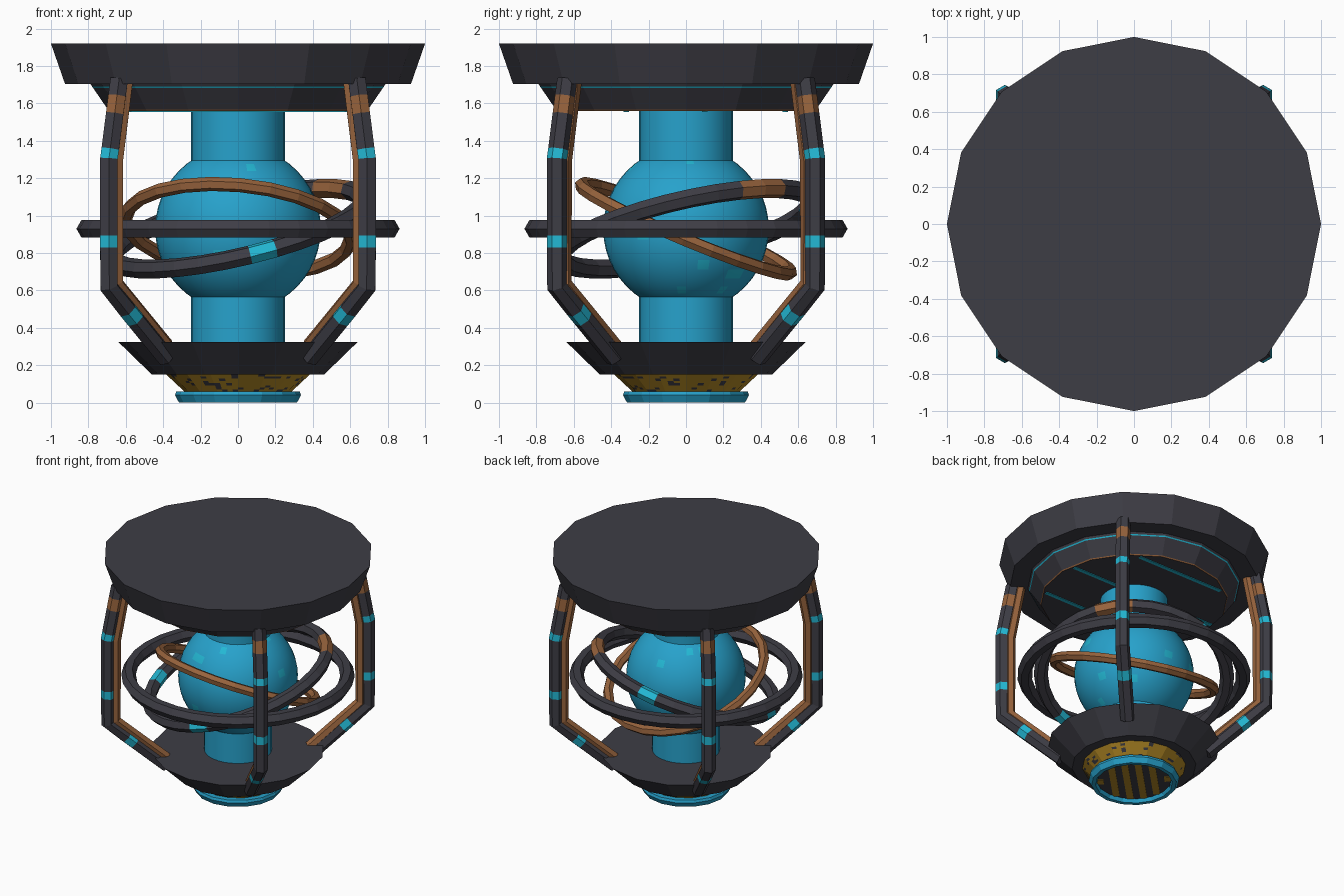
import bpy, bmesh, math, random
from mathutils import Vector, Matrix

if "Cube" in bpy.data.objects:
    bpy.data.objects.remove(bpy.data.objects["Cube"])

random.seed(4)


def mat(name, rgb):
    m = bpy.data.materials.new(name)
    m.diffuse_color = (*rgb, 1)
    m.use_nodes = True
    m.node_tree.nodes["Principled BSDF"].inputs["Base Color"].default_value = m.diffuse_color
    return m


DARK = mat("dark metal", (0.048, 0.047, 0.060))
COPPER = mat("copper", (0.31, 0.125, 0.046))
TEAL = mat("teal light", (0.017, 0.48, 0.66))
BLUE = mat("core blue", (0.02, 0.36, 0.60))
YELLOW = mat("hazard yellow", (0.45, 0.25, 0.018))


def finish(bm, name, mats, smooth=False):
    bmesh.ops.recalc_face_normals(bm, faces=bm.faces[:])
    me = bpy.data.meshes.new(name)
    bm.to_mesh(me)
    bm.free()
    for m in mats:
        me.materials.append(m)
    ob = bpy.data.objects.new(name, me)
    bpy.context.collection.objects.link(ob)
    if smooth:
        bpy.context.view_layer.objects.active = ob
        ob.select_set(True)
        bpy.ops.object.shade_smooth_by_angle(angle=math.radians(40))
        ob.select_set(False)
    return ob


def skin(bm, loops, closed=False, rule=lambda i, j: 0):
    """Join equal vertex loops with quads; cap the ends unless closed."""
    rows = [[bm.verts.new(p) for p in lp] for lp in loops]
    n = len(rows[0])
    for i in range(len(rows) - (0 if closed else 1)):
        a, b = rows[i], rows[(i + 1) % len(rows)]
        for j in range(n):
            k = (j + 1) % n
            bm.faces.new((a[j], a[k], b[k], b[j])).material_index = rule(i, j)
    if not closed:
        bm.faces.new(rows[0])
        bm.faces.new(rows[-1])


def lathe(name, profile, mats, sides=16, sub=1, closed=False, rule=lambda i, j: 0, smooth=False):
    """Turn (radius, height) points into a faceted body; sub splits each flat side."""
    loops = []
    for r, z in profile:
        lp = []
        for j in range(sides):
            a, b = [Vector((r * math.cos(t), r * math.sin(t), z))
                    for t in (j * math.tau / sides, (j + 1) * math.tau / sides)]
            lp += [a.lerp(b, s / sub) for s in range(sub)]
        loops.append(lp)
    bm = bmesh.new()
    skin(bm, loops, closed, rule)
    return finish(bm, name, mats, smooth)


def strut(name, path, radius, sx, sy, mats):
    """Six-sided bar along (diagonal, height, material) points, in one quadrant."""
    pts = [Vector((x, x, z)) for x, z, _ in path]
    loops = []
    for i, p in enumerate(pts):
        t = Vector((0, 0, 0))
        if i > 0:
            t += (pts[i - 1] - p).normalized()
        if i < len(pts) - 1:
            t += (p - pts[i + 1]).normalized()
        q = Vector((0, 0, 1)).rotation_difference(t.normalized())
        lp = []
        for k in range(6):
            a = math.radians(90 + 60 * k)
            v = p + q @ Vector((radius * math.cos(a), radius * math.sin(a), 0))
            lp.append((v.x * sx, v.y * sy, v.z))
        loops.append(lp)
    bm = bmesh.new()
    skin(bm, loops, rule=lambda i, j: path[i][2])
    finish(bm, name, mats)


def ring(name, major, minor, slope, mats, segs=32, phase=0.0, rule=lambda i, j: 0):
    """Six-sided hoop whose plane rises by slope (dz/dx, dz/dy)."""
    normal = Vector((-slope[0], -slope[1], 1)).normalized()
    q = Vector((0, 0, 1)).rotation_difference(normal)
    loops = []
    for i in range(segs):
        t = math.radians(phase) + i * math.tau / segs
        lp = []
        for k in range(6):
            a = k * math.pi / 3
            r = major + minor * math.cos(a)
            v = Vector((r * math.cos(t), r * math.sin(t), minor * math.sin(a)))
            lp.append(q @ v + Vector((0, 0, 0.93)))
        loops.append(lp)
    bm = bmesh.new()
    skin(bm, loops, True, rule)
    finish(bm, name, mats)


def stripes(name, offsets, radius, width, z, angle, m):
    """Thin parallel plates clipped to a disc."""
    bm = bmesh.new()
    for o in offsets:
        edge = abs(o) + width / 2
        if edge >= radius:
            continue
        half = math.sqrt(radius ** 2 - edge ** 2)
        M = (Matrix.Rotation(angle, 4, 'Z') @ Matrix.Translation((0, o, z))
             @ Matrix.Diagonal((2 * half, width, 0.006, 1)))
        bmesh.ops.create_cube(bm, size=1, matrix=M)
    finish(bm, name, [m])


# Roof: wide cap and the tier under it, with thin teal and copper trim lines
lathe("roof_cap", [(0.925, 1.705), (1.0, 1.92)], [DARK])
lathe("roof_tier", [(0.69, 1.56), (0.696, 1.568), (0.774, 1.682), (0.78, 1.69), (0.79, 1.706)],
      [DARK, TEAL, COPPER], rule=lambda i, j: (2, 0, 1, 0)[i])
stripes("ceiling_light", (0.53, 0.1, -0.32), 0.67, 0.03, 1.558, 0, TEAL)

# Glowing core: column and sphere with scattered brighter patches
lathe("core_column", [(0.25, 0.31), (0.25, 1.57)], [BLUE], sides=32, smooth=True)
ball = [(0.443 * math.sin(t), 0.93 - 0.443 * math.cos(t))
        for t in [math.pi * (i + 0.2) / 24.4 for i in range(25)]]
lathe("core_sphere", ball, [BLUE, TEAL], sides=40, smooth=True,
      rule=lambda i, j: int(random.random() < 0.025))

# Base: bowl, hazard-marked cone, blue foot ring and striped underside
lathe("base_bowl", [(0.46, 0.15), (0.64, 0.325)], [DARK])
cone = [(0.285 + 0.1 * i / 8, 0.058 + 0.094 * i / 8) for i in range(9)]
lathe("base_cone", cone, [YELLOW, DARK], sub=4,
      rule=lambda i, j: int(random.random() < 0.14))
lathe("foot_ring", [(0.28, 0.06), (0.33, 0.06), (0.337, 0.04), (0.315, 0.0), (0.285, 0.0), (0.275, 0.02)],
      [BLUE], closed=True)
lathe("foot_disc", [(0.28, 0.03), (0.28, 0.055)], [DARK])
stripes("foot_stripe", [-0.25 + 0.1 * i for i in range(6)], 0.277, 0.05, 0.028,
        math.radians(45), YELLOW)

# Four bent struts with colour bands and a copper bar along the inside
outer = [(0.635, 1.73, 0), (0.647, 1.64, 1), (0.659, 1.545, 0), (0.683, 1.355, 2),
         (0.69, 1.305, 0), (0.69, 0.893, 2), (0.69, 0.83, 0), (0.69, 0.62, 0),
         (0.592, 0.50, 2), (0.551, 0.45, 0), (0.38, 0.24, 0)]
inner = [(0.598, 1.71, 0), (0.65, 1.29, 0), (0.65, 0.64, 0), (0.38, 0.305, 0)]
for sx in (-1, 1):
    for sy in (-1, 1):
        tag = ("front" if sy < 0 else "back") + ("_left" if sx < 0 else "_right")
        strut("strut_" + tag, outer, 0.054, sx, sy, [DARK, COPPER, TEAL])
        strut("strut_liner_" + tag, inner, 0.04, sx, sy, [COPPER])

# Orbit rings: level, tilted with bands, and a slim copper one
ring("level_ring", 0.81, 0.054, (0, 0), [DARK])
bands = {2: 1, 3: 1, 8: 2, 16: 2, 24: 2}
ring("banded_ring", 0.69, 0.052, (0.235, 0.23), [DARK, COPPER, TEAL], phase=4,
     rule=lambda i, j: bands.get(i, 0))
ring("copper_ring", 0.605, 0.038, (-0.10, -0.42), [COPPER], segs=24)
